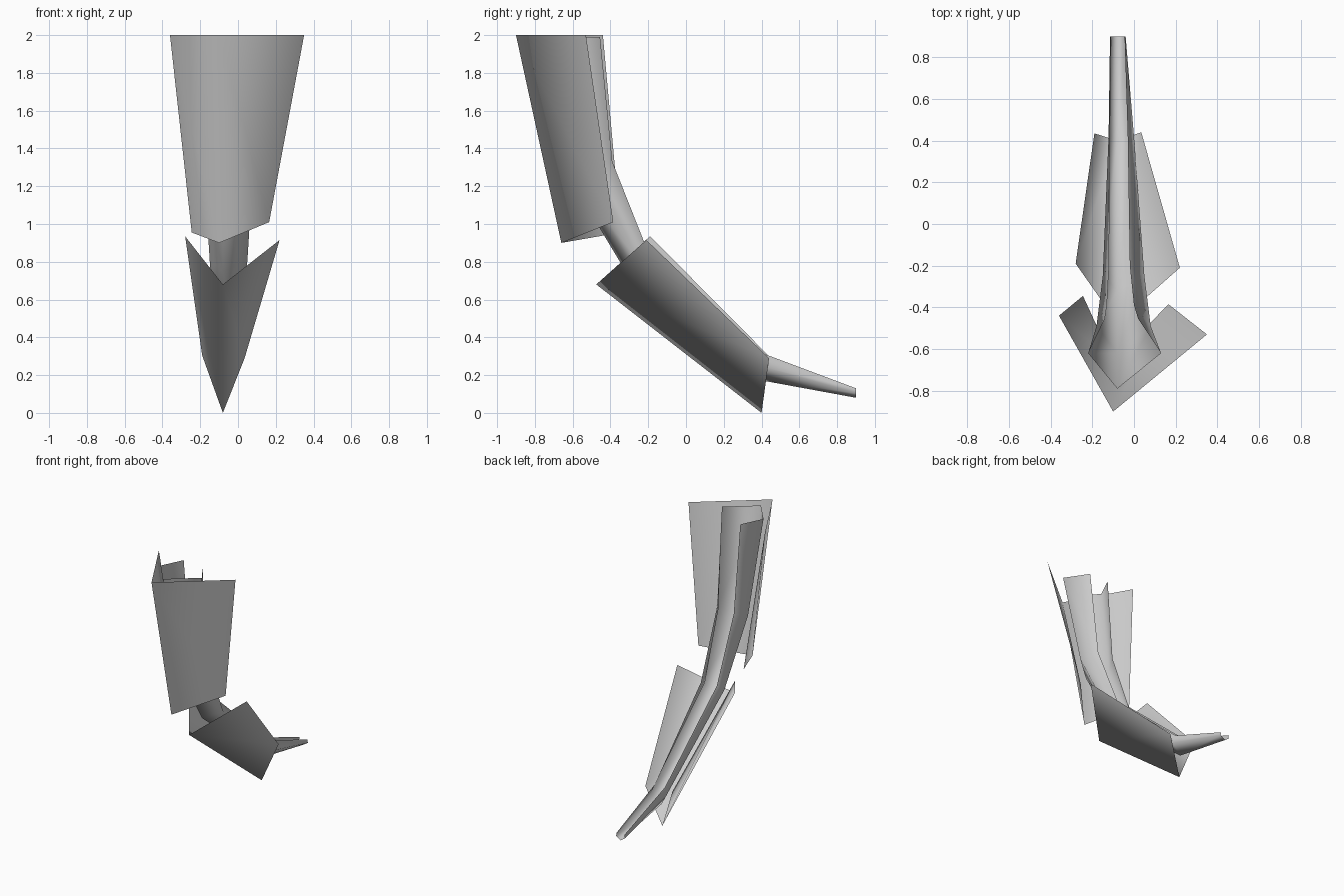
import bpy

if "Cube" in bpy.data.objects:
    bpy.data.objects.remove(bpy.data.objects["Cube"])


def strips(name, rings):
    """Open sheet joining successive rows of points, smooth shaded."""
    n = len(rings[0])
    verts = [p for ring in rings for p in ring]
    faces = [(r * n + i, r * n + i + 1, (r + 1) * n + i + 1, (r + 1) * n + i)
             for r in range(len(rings) - 1) for i in range(n - 1)]
    mesh = bpy.data.meshes.new(name)
    mesh.from_pydata(verts, [], faces)
    mesh.shade_smooth()
    obj = bpy.data.objects.new(name, mesh)
    bpy.context.collection.objects.link(obj)
    return obj


def channel(back, mid, front, x_back, x_mid, x_front=-0.08):
    """Five-point open section: (y, z) per level, (left, right) x pairs."""
    return [(x_back[0], *back), (x_mid[0], *mid), (x_front, *front),
            (x_mid[1], *mid), (x_back[1], *back)]


# Curved inner limb, a five-edge channel left open along the back
strips("inner_limb", [
    channel((-0.455, 1.99), (-0.62, 1.99), (-0.79, 1.99), (-0.14, 0.02), (-0.22, 0.13)),
    channel((-0.39, 1.33), (-0.49, 1.29), (-0.62, 1.25), (-0.13, 0.00), (-0.18, 0.08)),
    channel((-0.20, 0.85), (-0.25, 0.81), (-0.32, 0.75), (-0.12, -0.02), (-0.15, 0.05)),
    channel((0.42, 0.31), (0.42, 0.24), (0.41, 0.17), (-0.115, -0.03), (-0.122, 0.00)),
    channel((0.90, 0.13), (0.90, 0.105), (0.90, 0.08), (-0.11, -0.045), (-0.115, -0.04)),
])

# Upper folded plate: left edge, ridge, right edge
strips("upper_plate", [
    [(-0.36, -0.44, 2.00), (-0.10, -0.90, 2.00), (0.35, -0.53, 2.00)],
    [(-0.245, -0.345, 0.955), (-0.10, -0.66, 0.90), (0.165, -0.385, 1.01)],
])

# Lower folded plate
strips("lower_plate", [
    [(-0.28, -0.19, 0.935), (-0.08, -0.475, 0.68), (0.22, -0.21, 0.915)],
    [(-0.19, 0.435, 0.305), (-0.08, 0.40, 0.00), (0.035, 0.44, 0.29)],
])
